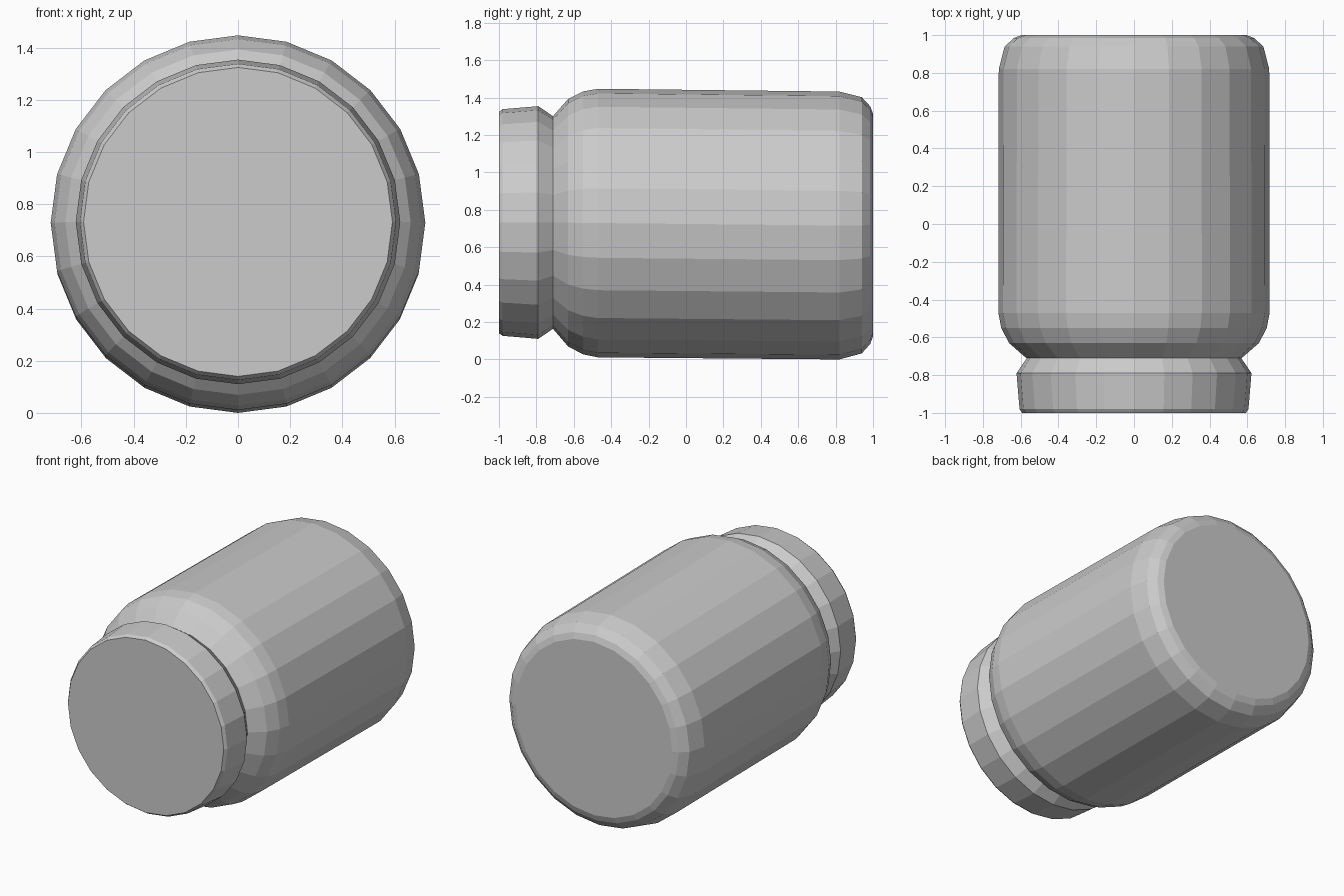
import bpy, bmesh, math

if "Cube" in bpy.data.objects:
    bpy.data.objects.remove(bpy.data.objects["Cube"])

SIDES = 24


def lathe_y(name, profile):
    """Closed low-poly turning along y; profile rows are (y, radius, centre z)."""
    bm = bmesh.new()
    rings = []
    for y, r, cz in profile:
        ring = []
        for i in range(SIDES):
            a = 2 * math.pi * i / SIDES
            ring.append(bm.verts.new((r * math.sin(a), y, cz + r * math.cos(a))))
        rings.append(ring)
    for a, b in zip(rings, rings[1:]):
        for i in range(SIDES):
            j = (i + 1) % SIDES
            bm.faces.new((a[i], a[j], b[j], b[i]))
    bm.faces.new(rings[0])
    bm.faces.new(rings[-1])
    bmesh.ops.recalc_face_normals(bm, faces=bm.faces)
    mesh = bpy.data.meshes.new(name)
    bm.to_mesh(mesh)
    bm.free()
    obj = bpy.data.objects.new(name, mesh)
    bpy.context.collection.objects.link(obj)
    return obj


# Jar body: rounded shoulder at the front, rounded base at the back
lathe_y("jar_body", [
    (-0.71, 0.570, 0.732),
    (-0.63, 0.662, 0.731),
    (-0.55, 0.703, 0.730),
    (-0.47, 0.718, 0.729),
    (0.82, 0.716, 0.716),
    (0.94, 0.685, 0.717),
    (0.985, 0.635, 0.718),
    (1.00, 0.595, 0.718),
])

# Lid: narrow neck flaring to a rim, tapering slightly to a flat front
lathe_y("jar_lid", [
    (-1.00, 0.592, 0.732),
    (-0.98, 0.606, 0.732),
    (-0.79, 0.622, 0.732),
    (-0.71, 0.568, 0.732),
])
